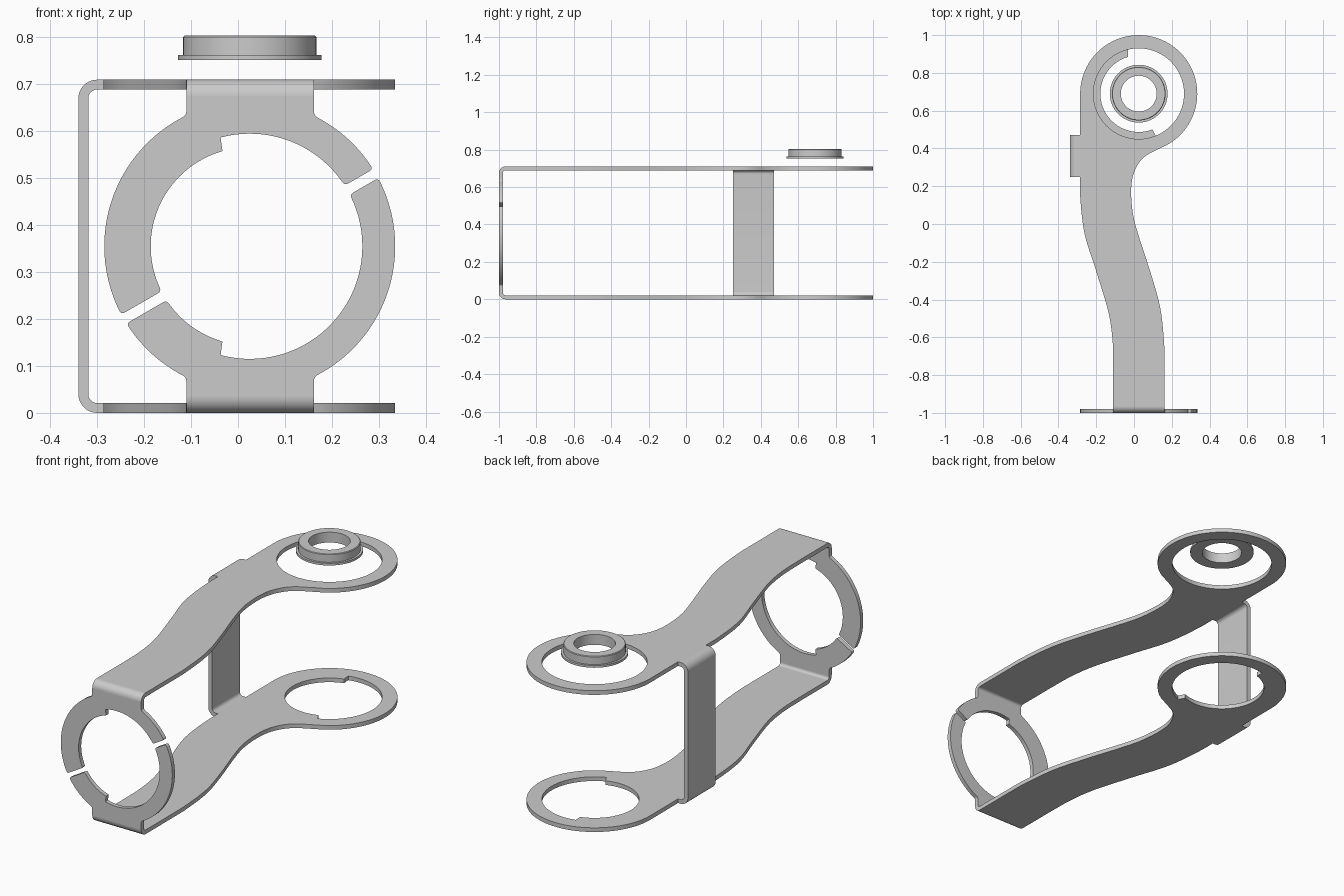
import bpy, bmesh
from math import sin, cos, radians, degrees, asin, acos, pi
from mathutils import Vector

if "Cube" in bpy.data.objects:
    bpy.data.objects.remove(bpy.data.objects["Cube"])

T = 0.021                 # sheet thickness
H = 0.71                  # height of the bracket
CX, RY = 0.025, 0.69      # ring centre in x, and in y for the plates
R, RI = 0.31, 0.24        # ring outer and inner radius
X0, X1 = -0.11, 0.162     # arm width at the front
BEND = 0.035              # outer bend radius at the front


def arc(cx, cy, r, a0, a1, n):
    return [(cx + r * cos(radians(a0 + (a1 - a0) * i / n)),
             cy + r * sin(radians(a0 + (a1 - a0) * i / n))) for i in range(n + 1)]


def spline(pts, n=6):
    """Smooth curve through the points."""
    p = [Vector(q) for q in pts]
    p = [p[0] * 2 - p[1]] + p + [p[-1] * 2 - p[-2]]
    out = []
    for a, b, c, d in zip(p, p[1:], p[2:], p[3:]):
        for i in range(n):
            t = i / n
            out.append(tuple(0.5 * (2 * b + (c - a) * t + (2 * a - 5 * b + 4 * c - d) * t * t
                                    + (3 * b - a - 3 * c + d) * t ** 3)))
    return out + [tuple(pts[-1])]


def rounded(pts, corners, r=0.009):
    """Round only the listed corner points of a closed outline."""
    out = []
    for i, p in enumerate(pts):
        if p not in corners:
            out.append(p)
            continue
        p, a, b = Vector(p), Vector(pts[i - 1]), Vector(pts[(i + 1) % len(pts)])
        a = p + (a - p).normalized() * r
        b = p + (b - p).normalized() * r
        for k in range(5):
            t = k / 4
            out.append(tuple(a * (1 - t) ** 2 + p * 2 * t * (1 - t) + b * t * t))
    return out


def smooth(ob):
    bpy.ops.object.select_all(action='DESELECT')
    ob.select_set(True)
    bpy.context.view_layer.objects.active = ob
    bpy.ops.object.shade_smooth_by_angle(angle=radians(30))


def sheet(name, outlines, depth, loc, rot=(0, 0, 0)):
    """Extrude closed outlines (later ones are holes) symmetrically by depth."""
    cu = bpy.data.curves.new(name, 'CURVE')
    cu.dimensions, cu.fill_mode, cu.extrude = '2D', 'BOTH', depth / 2
    for pts in outlines:
        s = cu.splines.new('POLY')
        s.points.add(len(pts) - 1)
        for q, p in zip(s.points, pts):
            q.co = (p[0], p[1], 0, 1)
        s.use_cyclic_u = True
    ob = bpy.data.objects.new(name, cu)
    bpy.context.collection.objects.link(ob)
    ob.location, ob.rotation_euler = loc, rot
    bpy.ops.object.select_all(action='DESELECT')
    ob.select_set(True)
    bpy.context.view_layer.objects.active = ob
    bpy.ops.object.convert(target='MESH')
    ob = bpy.context.object
    bm = bmesh.new()
    bm.from_mesh(ob.data)
    bmesh.ops.remove_doubles(bm, verts=bm.verts, dist=1e-5)
    bmesh.ops.recalc_face_normals(bm, faces=bm.faces)
    bm.to_mesh(ob.data)
    bm.free()
    smooth(ob)
    return ob


# Curved arm plates with a ring at the back
left = spline([(-0.285, 0.3), (-0.285, 0.15), (-0.262, -0.05), (-0.2, -0.25),
               (-0.137, -0.46), (-0.114, -0.61), (X0, -0.75)])
right = spline([(X1, -0.75), (0.16, -0.64), (0.14, -0.45), (0.09, -0.265), (0.03, -0.08),
                (-0.005, 0.05), (-0.015, 0.185), (0.003, 0.28), (0.055, 0.355), (0.155, 0.41)])
plate = (arc(CX, RY, R, -61, 180, 64) + left + [(X0, -1 + BEND), (X1, -1 + BEND)] + right)
round_hole = arc(CX, RY, RI, 0, 355, 71)
stepped_hole = arc(CX, RY, RI, -68, 104, 40) + arc(CX, RY, 0.203, 106, 291, 44)
sheet("upper_arm_plate", [plate, round_hole], T, (0, 0, H - T / 2))
sheet("lower_arm_plate", [plate, stepped_hole], T, (0, 0, T / 2))

# Front bends joining the plates to the split ring
mid = H / 2
for name, sgn in (("upper_front_bend", 1), ("lower_front_bend", -1)):
    cy, cz = -1 + BEND, mid - BEND
    prof = arc(cy, cz, BEND, 90, 180, 10) + arc(cy, cz, BEND - T, 180, 90, 10)
    prof = [(y, mid + sgn * z) for y, z in prof]
    sheet(name, [prof], X1 - X0, ((X0 + X1) / 2, 0, 0), (pi / 2, 0, pi / 2))

# Front ring, split in two halves by diagonal slits
for name, sgn, a in (("upper_ring_half", 1, 30), ("lower_ring_half", -1, -30)):
    rs = 0.211
    gap = lambda r: degrees(asin(0.011 / r))
    n1, n2 = degrees(acos((X1 - CX) / R)), degrees(acos((X0 - CX) / R))
    o1 = arc(CX, 0, R, a + gap(R), n1, 14 if sgn > 0 else 26)
    o2 = arc(CX, 0, R, n2, a + 180 - gap(R), 26 if sgn > 0 else 10)
    i1 = arc(CX, 0, rs, a + 180 - gap(rs), 106, 28 if sgn > 0 else 12)
    i2 = arc(CX, 0, RI, 105, a + gap(RI), 20 if sgn > 0 else 34)
    pts = o1 + [(X1, mid - BEND), (X0, mid - BEND)] + o2 + i1 + i2
    pts = rounded(pts, [o1[0], o1[-1], o2[0], o2[-1], i1[0], i2[-1]])
    pts = [(x, mid + sgn * z) for x, z in pts]
    sheet(name, [pts], T, (0, -1 + T / 2, 0), (pi / 2, 0, 0))

# Side strap linking the two plates
xe, xo, rb = -0.285, -0.34, 0.04
bx = xo + rb
strap = ([(xe, H)] + arc(bx, H - rb, rb, 90, 180, 10) + arc(bx, rb, rb, 180, 270, 10)
         + [(xe, 0), (xe, T)] + arc(bx, rb, rb - T, 270, 180, 10)
         + arc(bx, H - rb, rb - T, 180, 90, 10) + [(xe, H - T)])
sheet("side_strap", [strap], 0.22, (0, 0.36, 0), (pi / 2, 0, 0))

# Flanged bushing floating above the upper ring
prof = [(0.095, 0.752), (0.153, 0.752), (0.153, 0.763), (0.142, 0.763),
        (0.142, 0.801), (0.139, 0.804), (0.095, 0.804)]
N = 64
bm = bmesh.new()
rings = [[bm.verts.new((CX + r * cos(2 * pi * i / N), RY + r * sin(2 * pi * i / N), z))
          for r, z in prof] for i in range(N)]
for i in range(N):
    a, b = rings[i], rings[(i + 1) % N]
    for k in range(len(prof)):
        m = (k + 1) % len(prof)
        bm.faces.new((a[k], b[k], b[m], a[m]))
bmesh.ops.recalc_face_normals(bm, faces=bm.faces)
me = bpy.data.meshes.new("flanged_bushing")
bm.to_mesh(me)
bm.free()
bushing = bpy.data.objects.new("flanged_bushing", me)
bpy.context.collection.objects.link(bushing)
smooth(bushing)
